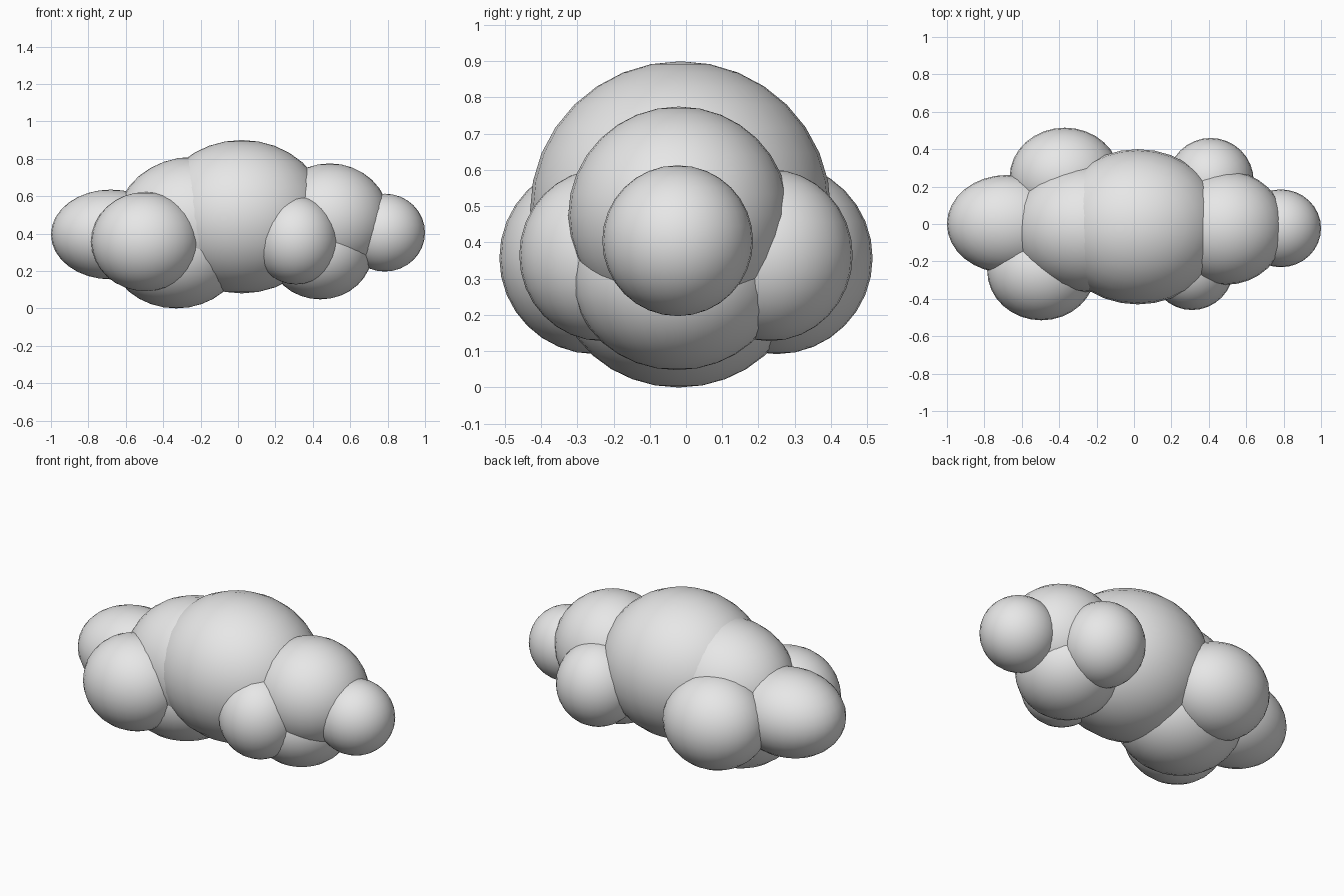
import bpy

if "Cube" in bpy.data.objects:
    bpy.data.objects.remove(bpy.data.objects["Cube"])

# single cloud colour
mat = bpy.data.materials.new("pale grey")
mat.diffuse_color = (0.8, 0.8, 0.8, 1)
mat.use_nodes = True
mat.node_tree.nodes["Principled BSDF"].inputs["Base Color"].default_value = mat.diffuse_color


def puff(name, centre, radii):
    """Smooth ellipsoid lobe of the cloud."""
    bpy.ops.mesh.primitive_uv_sphere_add(segments=32, ring_count=16, radius=1, location=centre)
    ob = bpy.context.object
    ob.name = name
    ob.scale = radii
    bpy.ops.object.transform_apply(location=False, rotation=False, scale=True)
    bpy.ops.object.shade_smooth()
    ob.data.materials.append(mat)


# central row of puffs
puff("main_puff", (0.02, -0.015, 0.49), (0.46, 0.415, 0.41))
puff("upper_left_puff", (-0.24, -0.02, 0.46), (0.41, 0.345, 0.35))
puff("lower_left_puff", (-0.33, -0.02, 0.30), (0.355, 0.335, 0.30))
puff("left_end_puff", (-0.68, 0.0, 0.395), (0.32, 0.262, 0.24))
puff("upper_right_puff", (0.49, -0.02, 0.475), (0.32, 0.305, 0.30))
puff("lower_right_puff", (0.44, -0.025, 0.305), (0.28, 0.29, 0.257))
puff("right_end_puff", (0.785, -0.023, 0.405), (0.215, 0.208, 0.208))

# side puffs, front and back
puff("front_left_puff", (-0.495, -0.25, 0.357), (0.29, 0.265, 0.265))
puff("back_left_puff", (-0.37, 0.25, 0.357), (0.295, 0.265, 0.265))
puff("front_right_puff", (0.31, -0.23, 0.365), (0.225, 0.23, 0.237))
puff("back_right_puff", (0.41, 0.23, 0.365), (0.23, 0.23, 0.237))
